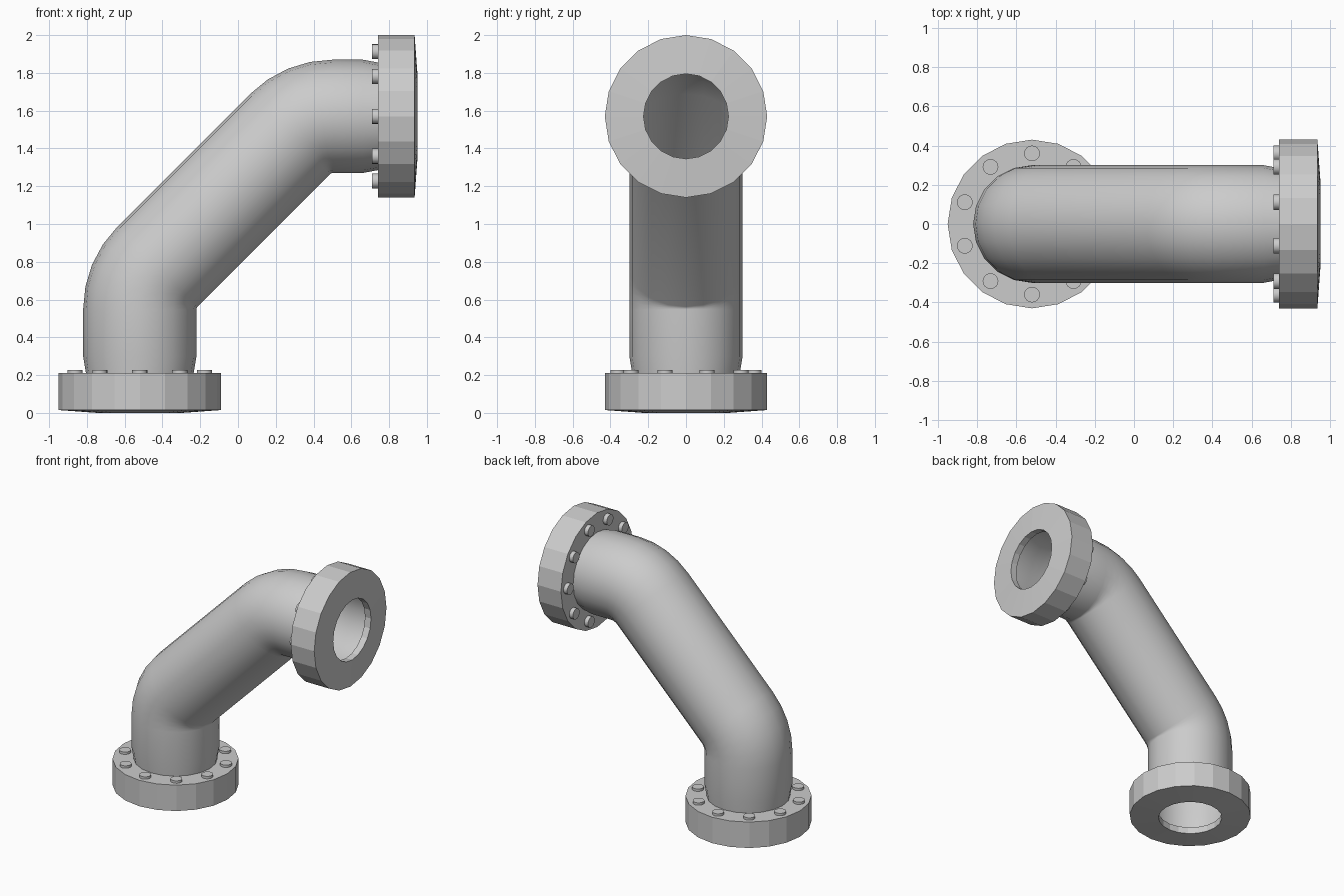
import bpy, bmesh
from math import sin, cos, pi, radians
from mathutils import Matrix, Vector

if "Cube" in bpy.data.objects:
    bpy.data.objects.remove(bpy.data.objects["Cube"])

SIDES = 20


def finish(bm, name, matrix=None, smooth=None):
    bmesh.ops.recalc_face_normals(bm, faces=bm.faces)
    mesh = bpy.data.meshes.new(name)
    bm.to_mesh(mesh)
    bm.free()
    ob = bpy.data.objects.new(name, mesh)
    bpy.context.collection.objects.link(ob)
    if matrix is not None:
        ob.matrix_world = matrix
    if smooth:
        bpy.ops.object.select_all(action='DESELECT')
        ob.select_set(True)
        bpy.context.view_layer.objects.active = ob
        bpy.ops.object.shade_smooth_by_angle(angle=radians(smooth))
    return ob


def bridge(bm, a, b):
    n = len(a)
    for i in range(n):
        bm.faces.new((a[i], a[(i + 1) % n], b[(i + 1) % n], b[i]))


def flange(name, matrix):
    # ring with a slightly domed sealing face and a lip around the bore
    profile = [(.225, 0), (.43, .015), (.43, .21), (.285, .21), (.285, .05), (.225, .05)]
    bm = bmesh.new()
    rings = [[bm.verts.new((r * cos(2 * pi * i / SIDES), r * sin(2 * pi * i / SIDES), z))
              for i in range(SIDES)] for r, z in profile]
    for k in range(len(rings)):
        bridge(bm, rings[k], rings[(k + 1) % len(rings)])
    finish(bm, name, matrix)


def bolts(name, matrix, height):
    # ten bolt heads on the back of the flange
    bm = bmesh.new()
    for k in range(10):
        a = pi / 2 + 2 * pi * k / 10
        place = Matrix.Translation((.36 * cos(a), .36 * sin(a), .20 + height / 2))
        bmesh.ops.create_cone(bm, cap_ends=True, segments=16, radius1=.04, radius2=.04,
                              depth=.02 + height, matrix=place)
    finish(bm, name, matrix, 40)


def pipe():
    # centre line stations: x, z, tilt from vertical, radius
    stations = [(-.52, .05, 0, .28), (-.52, .21, 0, .285), (-.52, .30, 0, .30)]
    R, steps = .32, 4
    for k in range(steps + 1):
        t = radians(45) * k / steps
        stations.append((-.20 - R * cos(t), .5475 + R * sin(t), t, .30))
    for k in range(steps + 1):
        t = radians(45) * (1 + k / steps)
        stations.append((.5025 - R * cos(t), 1.25 + R * sin(t), t, .30))
    stations += [(.66, 1.57, pi / 2, .30), (.74, 1.57, pi / 2, .285), (.90, 1.57, pi / 2, .28)]
    bm = bmesh.new()
    rings = []
    for x, z, t, r in stations:
        side = Vector((cos(t), 0, -sin(t)))
        rings.append([bm.verts.new(Vector((x, 0, z)) + side * r * cos(a) + Vector((0, r * sin(a), 0)))
                      for a in (2 * pi * i / SIDES for i in range(SIDES))])
    for a, b in zip(rings, rings[1:]):
        bridge(bm, a, b)
    finish(bm, "bent_pipe", smooth=40)


lower = Matrix.Translation((-.52, 0, 0))
upper = Matrix.Translation((.95, 0, 1.57)) @ Matrix.Rotation(-pi / 2, 4, 'Y')

pipe()
for label, matrix, height in (("lower", lower, .018), ("upper", upper, .03)):
    flange(label + "_flange", matrix)
    bolts(label + "_bolts", matrix, height)
